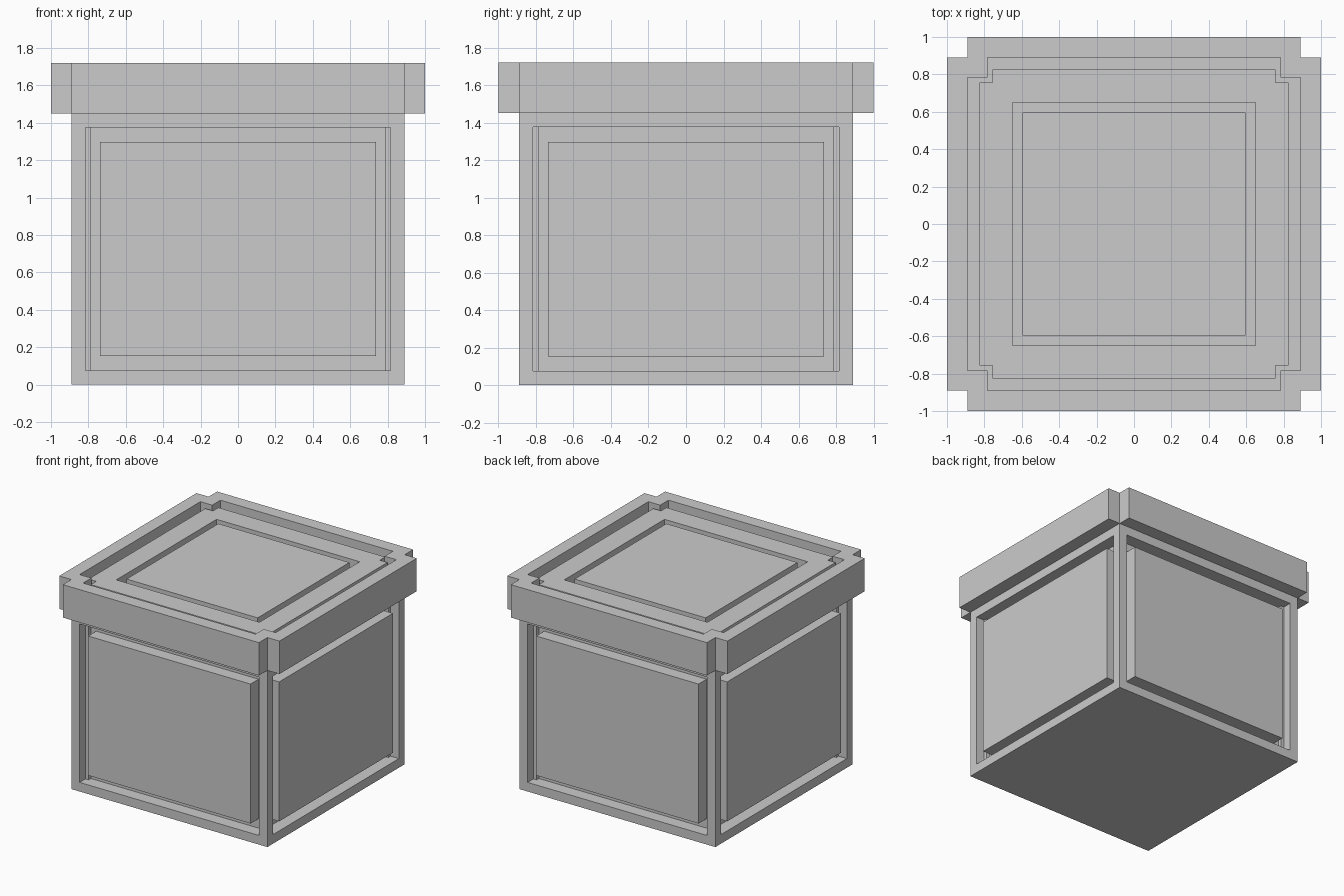
import bpy, bmesh

if "Cube" in bpy.data.objects:
    bpy.data.objects.remove(bpy.data.objects["Cube"])


def finish(bm, name):
    bmesh.ops.recalc_face_normals(bm, faces=bm.faces[:])
    mesh = bpy.data.meshes.new(name)
    bm.to_mesh(mesh)
    bm.free()
    obj = bpy.data.objects.new(name, mesh)
    bpy.context.collection.objects.link(obj)
    return obj


def push(bm, face, distance):
    """Extrude one face along its own normal and return the moved face."""
    normal = face.normal.copy()
    new = bmesh.ops.extrude_discrete_faces(bm, faces=[face])["faces"][0]
    bmesh.ops.translate(bm, verts=new.verts[:], vec=normal * distance)
    new.normal_update()
    return new


# Crate body: each side has a sunken groove around a flush raised panel
W, H = 0.89, 1.45
bm = bmesh.new()
bmesh.ops.create_cube(bm, size=1)
for v in bm.verts:
    v.co = (v.co.x * 2 * W, v.co.y * 2 * W, (v.co.z + 0.5) * H)
bm.normal_update()
for face in [f for f in bm.faces if abs(f.normal.z) < 0.5]:
    bmesh.ops.inset_individual(bm, faces=[face], thickness=0.106)
    face = push(bm, face, -0.104)
    bmesh.ops.inset_individual(bm, faces=[face], thickness=0.11)
    push(bm, face, 0.104)
finish(bm, "crate_body")


# Lid: one loft through notched-square rings, given as
# (arm reach, arm half width, corner position, height)
def ring(bm, a, b, c, z):
    pts = []
    x, y = 1, 0
    for _ in range(4):
        for px, py in ((a, -b), (a, b), (c, c)):
            pts.append(bm.verts.new((px * x - py * y, px * y + py * x, z)))
        x, y = -y, x
    return pts


rings = [
    (1.00, 0.89, 0.89, 1.45),     # outer wall
    (1.00, 0.89, 0.89, 1.72),
    (0.89, 0.783, 0.783, 1.72),   # rim
    (0.89, 0.783, 0.783, 1.61),   # outer groove
    (0.827, 0.757, 0.757, 1.61),
    (0.827, 0.757, 0.757, 1.69),  # inner border
    (0.65, 0.50, 0.65, 1.69),
    (0.65, 0.50, 0.65, 1.61),     # inner groove
    (0.595, 0.45, 0.595, 1.61),
    (0.595, 0.45, 0.595, 1.69),   # centre panel
]
bm = bmesh.new()
loops = [ring(bm, *r) for r in rings]
for lo, hi in zip(loops, loops[1:]):
    for i in range(12):
        j = (i + 1) % 12
        bm.faces.new((lo[i], lo[j], hi[j], hi[i]))
bm.faces.new(loops[0][::-1])
bm.faces.new(loops[-1])
finish(bm, "lid")
